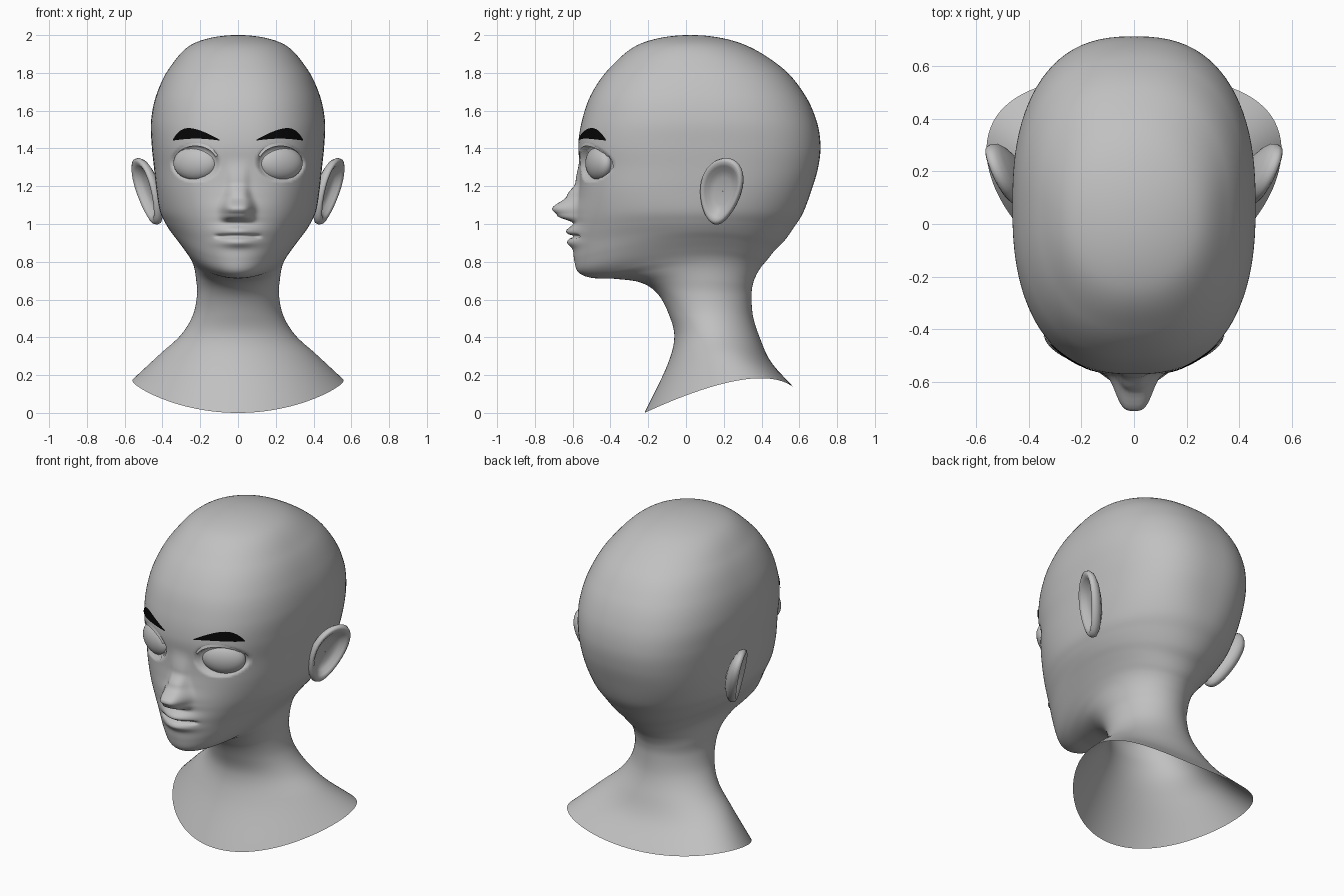
import bpy
from math import sin, cos, pi, exp
from mathutils import Vector
from mathutils.bvhtree import BVHTree

if "Cube" in bpy.data.objects:
    bpy.data.objects.remove(bpy.data.objects["Cube"])


def material(name, colour):
    mat = bpy.data.materials.new(name)
    mat.use_nodes = True
    mat.diffuse_color = colour
    mat.node_tree.nodes["Principled BSDF"].inputs["Base Color"].default_value = colour
    return mat


GREY = material("plain grey", (0.53, 0.53, 0.53, 1))
BLACK = material("brow black", (0.002, 0.002, 0.002, 1))


def loft(name, rows, mat, closed):
    """Skin a list of equally long point rows into one smooth object."""
    n = len(rows[0])
    verts = [p for row in rows for p in row]
    faces = []
    for r in range(len(rows) - 1):
        for c in range(n if closed else n - 1):
            a, b = r * n + c, r * n + (c + 1) % n
            faces.append((a, b, b + n, a + n))
    mesh = bpy.data.meshes.new(name)
    mesh.from_pydata(verts, [], faces)
    mesh.materials.append(mat)
    mesh.polygons.foreach_set("use_smooth", [True] * len(faces))
    obj = bpy.data.objects.new(name, mesh)
    bpy.context.collection.objects.link(obj)
    return BVHTree.FromPolygons(verts, faces)


def smooth(t):
    t = max(0, min(1, t))
    return t * t * (3 - 2 * t)


def keyed(keys, v):
    """Smoothly read a value from (position, value) keys."""
    for (a, p), (b, q) in zip(keys, keys[1:]):
        if a <= v <= b:
            return p + (q - p) * smooth((v - a) / (b - a))
    return 0


# Rings: front y, front z, back y, back z, half width, roundness, side lift
SKULL = [
    (.01, 2, .03, 2, .01, 2, 0),
    (-.24, 1.955, .29, 1.957, .235, 2.1, 0),
    (-.4, 1.83, .505, 1.83, .36, 2.3, 0),
    (-.5, 1.69, .625, 1.69, .43, 2.4, 0),
    (-.55, 1.55, .69, 1.55, .46, 2.45, 0),
    (-.57, 1.42, .712, 1.42, .457, 2.5, 0),
    (-.562, 1.3, .7, 1.3, .445, 2.5, 0),
    (-.565, 1.18, .665, 1.18, .432, 2.45, 0),
    (-.58, 1.06, .62, 1.06, .415, 2.25, .015),
    (-.592, .97, .57, .98, .39, 2.1, .04),
    (-.597, .89, .52, .91, .36, 2, .065),
    (-.592, .81, .47, .86, .325, 2, .085),
]
NECK = [
    (-.57, .745, .43, .81, .285, 2, .09),
    (-.5, .715, .4, .775, .253, 2, .075),
    (-.38, .71, .375, .735, .233, 2, .05),
    (-.24, .69, .355, .685, .222, 2, .02),
    (-.15, .63, .347, .62, .217, 2, 0),
    (-.09, .52, .355, .51, .24, 2, 0),
    (-.062, .4, .39, .4, .305, 2, .01),
    (-.1, .25, .45, .27, .42, 2, .045),
    (-.22, 0, .57, .135, .56, 2, .105),
]
NOSE = [(1, 0), (1.045, .1), (1.08, .133), (1.15, .062), (1.22, .022), (1.36, 0)]
EYE_X, EYE_Z = .226, 1.322


def bump(v, width):
    return exp(-(v / width) ** 2)


def sculpt(x, y, z):
    """Push the face in and out for nose, lips and eye sockets."""
    if y > -.25 or z < .8:
        return (x, y, z)
    ax = abs(x)
    half = .076 - .024 * smooth((z - 1.08) / .12)
    y -= keyed(NOSE, z) * (.88 * exp(-(ax / half) ** 4) + .12 * bump(ax, .13))
    mouth = bump(ax, .095)
    y -= mouth * (.042 * bump(z - .962, .03) + .032 * bump(z - .902, .025))
    y += .03 * smooth((.135 - ax) / .05) * bump(z - .935, .008)
    e = ((ax - EYE_X) / .122) ** 2 + ((z - EYE_Z) / .092) ** 2
    return (x, y + .03 * smooth((1.1 - e) / .3), z)


def ring(p, segments=128):
    yf, zf, yb, zb, w, n, lift = p
    pts = []
    for i in range(segments):
        u = 2 * pi * i / segments
        t = u - .5 * sin(u)          # denser columns on the face
        s, c = sin(t), cos(t)
        x = w * abs(s) ** (2 / n) * (1 if s > 0 else -1)
        k = .5 - .5 * abs(c) ** (2 / n) * (1 if c > 0 else -1)
        rise = lift * s * s          # sides sit higher and further back
        pts.append(sculpt(x, yf + (yb - yf) * k + rise, zf + (zb - zf) * k + rise))
    return pts


def spline(a, b, c, d, t):
    return [.5 * (2 * q + (r - p) * t + (2 * p - 5 * q + 4 * r - s) * t * t
                  + (3 * q - p - 3 * r + s) * t ** 3) for p, q, r, s in zip(a, b, c, d)]


# Head, neck and open shoulder rim as one skin
keys = SKULL + NECK
yf, zf, yb, zb, w, n, lift = keys[1]
before = (yb, zb, yf, zf, -w, n, lift)      # keeps the crown rounded
after = [2 * p - q for p, q in zip(keys[-1], keys[-2])]
path = [before] + keys + [after]
STEPS = 10
rows = [ring(spline(*path[i:i + 4], k / STEPS))
        for i in range(len(path) - 3) for k in range(STEPS)]
rows.append(ring(keys[-1]))
rows.insert(0, [(0, .02, 2)] * len(rows[0]))
skin = loft("head_and_neck", rows, GREY, True)


def on_skin(x, z, offset):
    hit = skin.ray_cast(Vector((x, -2, z)), Vector((0, 1, 0)))[0]
    return (x, hit.y - offset, z)


# Ear cross-sections: size, depth from the rim plane; thin at the back
EAR = [(.01, -.03), (.4, -.03), (.62, -.018), (.76, .002), (.88, .012),
       (.97, .006), (1, -.01), (.95, -.028), (.8, -.042), (.5, -.058), (.01, -.07)]


def ear_ring(side, size, depth):
    pts = []
    for i in range(40):
        a = 2 * pi * i / 40
        v = .177 * sin(a) * size
        u = .108 * cos(a) * size * (1 + .22 * sin(a)) + .14 * v
        pts.append((side * (.488 + .42 * u + .22 * v + depth), .182 + u - .4 * depth, 1.173 + v))
    return pts


for side, label in ((1, "left"), (-1, "right")):
    loft(label + "_ear", [ear_ring(side, *e) for e in EAR], GREY, True)

    # Eyeball, turned outward to follow the face
    bpy.ops.mesh.primitive_uv_sphere_add(segments=32, ring_count=20, radius=1,
                                         location=(side * EYE_X, -.46, EYE_Z),
                                         rotation=(0, 0, side * .42))
    eye = bpy.context.object
    eye.name = label + "_eye"
    eye.scale = (.124, .058, .09)
    eye.data.materials.append(GREY)
    bpy.ops.object.shade_smooth()

    # Brow plate and upper lid strip, both laid on the skin
    low, high, lid_out, lid_in = [], [], [], []
    for i in range(25):
        u = i / 24
        x = side * (.098 + .247 * u)
        z = 1.442 + .01 * sin(pi * u)
        thick = .004 + .088 * u ** .9 * (1 - u ** 5)
        low.append(on_skin(x, z, .007))
        high.append(on_skin(x, z + thick, .007))
        a = pi * (.88 - .76 * u)
        ox, oz = .128 * cos(a), .108 * sin(a)
        outer = on_skin(side * (EYE_X + ox), EYE_Z + oz, .001)
        lid_out.append(outer)
        lid_in.append((side * (EYE_X + .9 * ox), outer[1] - .003, EYE_Z + .84 * oz))
    loft(label + "_brow", [low, high], BLACK, False)
    loft(label + "_upper_lid", [lid_out, lid_in], GREY, False)
